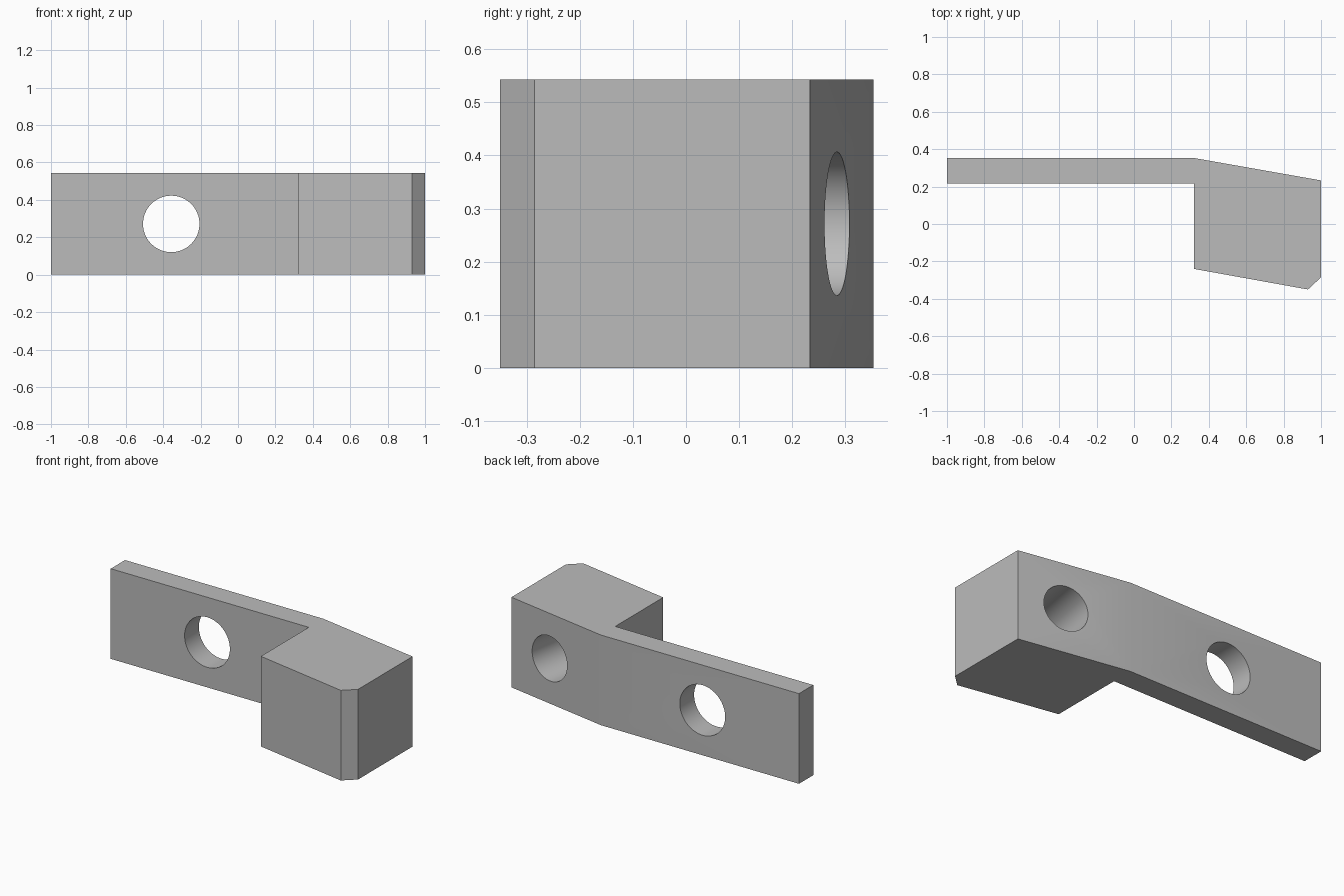
import bpy
import bmesh
import math
from mathutils import Vector

cube = bpy.data.objects.get("Cube")
if cube:
    bpy.data.objects.remove(cube, do_unlink=True)

HEIGHT = 0.543
MID = HEIGHT / 2

grey = bpy.data.materials.new("plain_grey")
grey.use_nodes = True
colour = (0.5, 0.5, 0.5, 1)
grey.diffuse_color = colour
grey.node_tree.nodes["Principled BSDF"].inputs["Base Color"].default_value = colour


def extrude_profile(name, points, height):
    """Raise a flat outline into a solid."""
    bm = bmesh.new()
    base = bm.faces.new([bm.verts.new((x, y, 0)) for x, y in points])
    top = bmesh.ops.extrude_face_region(bm, geom=[base])["geom"]
    verts = [v for v in top if isinstance(v, bmesh.types.BMVert)]
    bmesh.ops.translate(bm, verts=verts, vec=(0, 0, height))
    bmesh.ops.recalc_face_normals(bm, faces=bm.faces)
    mesh = bpy.data.meshes.new(name)
    bm.to_mesh(mesh)
    bm.free()
    obj = bpy.data.objects.new(name, mesh)
    bpy.context.collection.objects.link(obj)
    mesh.materials.append(grey)
    return obj


def drill(obj, centre, direction, radius, depth):
    """Cut a round hole centred on the given point."""
    turn = Vector(direction).to_track_quat("Z", "Y").to_euler()
    bpy.ops.mesh.primitive_cylinder_add(vertices=64, radius=radius, depth=depth,
                                        location=centre, rotation=turn)
    cutter = bpy.context.object
    cutter.name = "hole_cutter"
    cutter.hide_render = True
    cutter.data.materials.append(grey)
    mod = obj.modifiers.new("hole", "BOOLEAN")
    mod.operation = "DIFFERENCE"
    mod.solver = "EXACT"
    mod.object = cutter
    bpy.context.view_layer.objects.active = obj
    bpy.ops.object.modifier_apply(modifier=mod.name)
    bpy.data.objects.remove(cutter, do_unlink=True)


# Thin arm running into an angled, chamfered block
bracket = extrude_profile("bracket", [
    (-1, 0.353), (-1, 0.217), (0.32, 0.217), (0.32, -0.24),
    (0.93, -0.35), (1, -0.285), (1, 0.233), (0.32, 0.353)], HEIGHT)

# Through hole in the arm
drill(bracket, (-0.357, 0.285, MID), (0, 1, 0), 0.151, 0.5)

# Blind hole square to the angled back face of the block
slope = math.radians(10)
normal = Vector((math.sin(slope), math.cos(slope), 0))
mouth = Vector((0.71, 0.285, MID))
drill(bracket, mouth, normal, 0.135, 0.8)

# Smooth hole walls, crisp corners
bpy.ops.object.select_all(action="DESELECT")
bracket.select_set(True)
bpy.context.view_layer.objects.active = bracket
bpy.ops.object.shade_smooth_by_angle(angle=math.radians(30))
